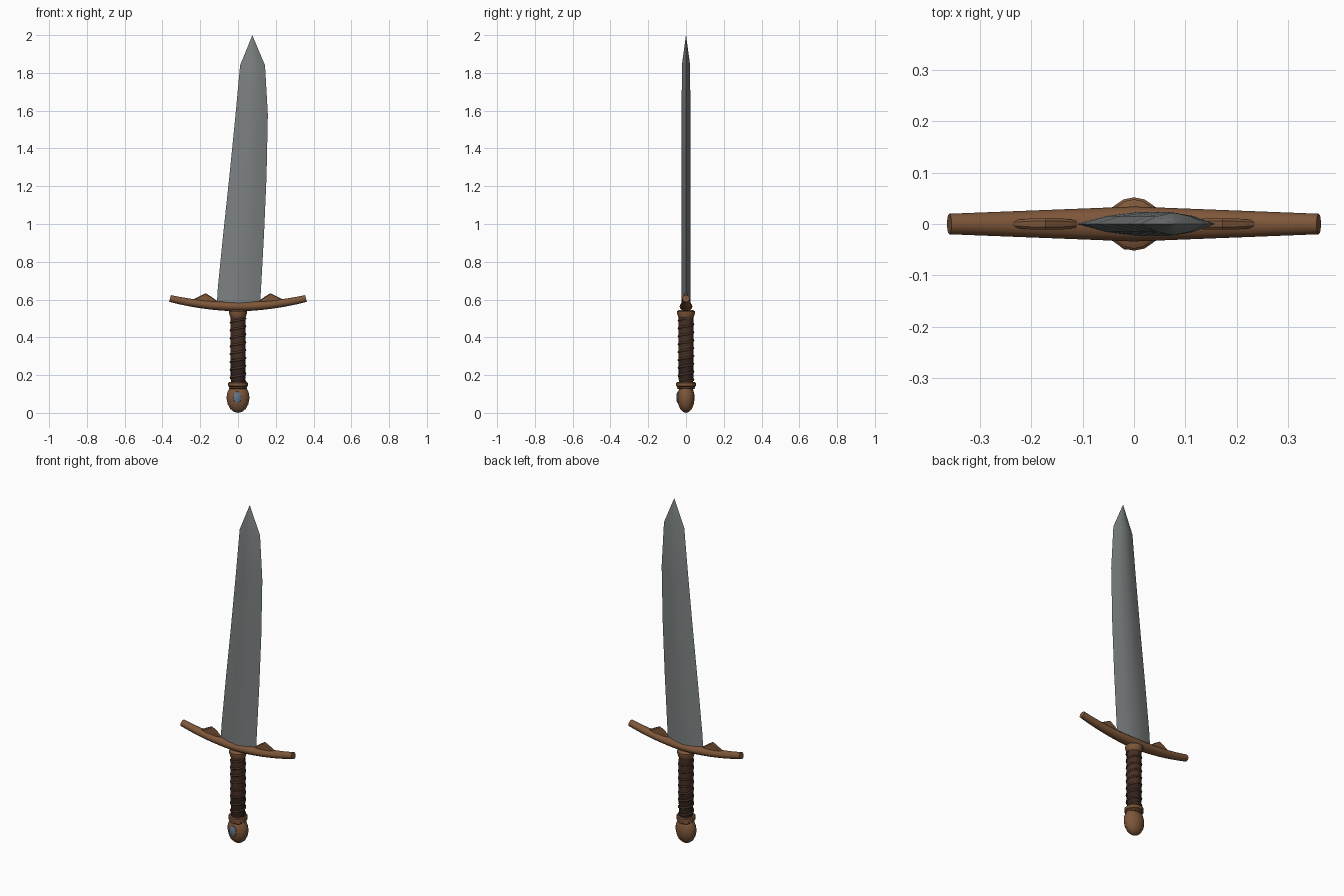
import bpy, bmesh, math
from mathutils import Vector

if "Cube" in bpy.data.objects:
    bpy.data.objects.remove(bpy.data.objects["Cube"])


def material(name, rgb):
    m = bpy.data.materials.new(name)
    m.diffuse_color = (*rgb, 1)
    m.use_nodes = True
    m.node_tree.nodes["Principled BSDF"].inputs["Base Color"].default_value = m.diffuse_color
    return m


STEEL = material("grey steel", (0.20, 0.215, 0.215))
BRONZE = material("brown bronze", (0.21, 0.095, 0.042))
LEATHER = material("dark leather", (0.06, 0.028, 0.017))
WORN = material("blackened leather", (0.030, 0.016, 0.011))
CORD = material("leather cord", (0.07, 0.034, 0.02))
GEM = material("blue gem", (0.13, 0.18, 0.24))


def loft(name, rings, mats, angle=35):
    """Skin closed rings of points, capping both ends."""
    bm = bmesh.new()
    rows = [[bm.verts.new(p) for p in ring] for ring in rings]
    n = len(rows[0])
    for a, b in zip(rows, rows[1:]):
        for i in range(n):
            j = (i + 1) % n
            bm.faces.new((a[i], a[j], b[j], b[i]))
    bm.faces.new(rows[0][::-1])
    bm.faces.new(rows[-1])
    bmesh.ops.remove_doubles(bm, verts=bm.verts, dist=1e-5)
    bmesh.ops.recalc_face_normals(bm, faces=bm.faces)
    me = bpy.data.meshes.new(name)
    bm.to_mesh(me)
    bm.free()
    ob = bpy.data.objects.new(name, me)
    bpy.context.collection.objects.link(ob)
    for m in mats:
        me.materials.append(m)
    bpy.ops.object.select_all(action='DESELECT')
    ob.select_set(True)
    bpy.context.view_layer.objects.active = ob
    bpy.ops.object.shade_smooth_by_angle(angle=math.radians(angle))
    return ob


def turned(name, profile, mats, sides=16, sy=1.0, angle=35):
    """Turn a (radius, z) profile about the z axis."""
    rings = [[(r * math.cos(2 * math.pi * i / sides),
               sy * r * math.sin(2 * math.pi * i / sides), z)
              for i in range(sides)] for r, z in profile]
    return loft(name, rings, mats, angle)


# Blade: leaning outline with a lens-shaped section (z, left, right, half thickness)
outline = [(0.575, -0.112, 0.117, 0.023), (0.66, -0.107, 0.122, 0.023),
           (0.95, -0.078, 0.138, 0.023), (1.25, -0.046, 0.151, 0.023),
           (1.58, -0.013, 0.158, 0.023), (1.84, 0.011, 0.143, 0.022),
           (1.998, 0.0755, 0.0765, 0.0005)]
lens = [(-1, 0), (-0.5, -0.68), (0, -1), (0.5, -0.68),
        (1, 0), (0.5, 0.68), (0, 1), (-0.5, 0.68)]
blade = [[((l + r) / 2 + u * (r - l) / 2, v * t, z) for u, v in lens]
         for z, l, r, t in outline]
loft("blade", blade, [STEEL], 30)

# Cross guard: round bar bowed upwards and thinning to the ends
guard = []
for k in range(-8, 9):
    x = 0.36 * k / 8
    f = abs(k) / 8
    tilt = math.atan(0.66 * x)
    hy, hz = 0.034 - 0.014 * f, 0.026 - 0.007 * f
    ring = []
    for i in range(14):
        a = 2 * math.pi * i / 14
        h = hz * math.sin(a)
        ring.append((x - h * math.sin(tilt), hy * math.cos(a),
                     0.563 + 0.33 * x * x + h * math.cos(tilt)))
    guard.append(ring)
loft("guard", guard, [BRONZE])

# Small peaked ornaments on each arm of the guard
for side, label in ((-1, "left"), (1, "right")):
    rings = []
    for x, top, hy in ((0.112, 0.594, 0.007), (0.14, 0.614, 0.011),
                       (0.172, 0.634, 0.011), (0.20, 0.620, 0.011),
                       (0.235, 0.602, 0.007)):
        rings.append([(side * x, -hy, 0.575), (side * x, hy, 0.575),
                      (side * x, hy, top - 0.005), (side * x, hy / 2, top),
                      (side * x, -hy / 2, top), (side * x, -hy, top - 0.005)])
    loft("guard_ornament_" + label, rings, [BRONZE], 25)

# Collar under the guard
turned("upper_collar", [(0.038, 0.503), (0.042, 0.508), (0.044, 0.517),
                        (0.048, 0.530), (0.048, 0.538), (0.036, 0.545)], [BRONZE])

# Grip: leather, blackened toward the pommel
grip = turned("grip", [(0.038, 0.15), (0.039, 0.22), (0.040, 0.29),
                       (0.040, 0.40), (0.039, 0.51)], [LEATHER, WORN])
for p in grip.data.polygons:
    p.material_index = int(p.center.z < 0.29)

# Cord wound around the grip as a thin helix
turns, steps = 8, 16
helix = []
for k in range(turns * steps + 1):
    a = 2 * math.pi * k / steps
    z = 0.165 + 0.335 * k / (turns * steps)
    out = Vector((math.cos(a), math.sin(a), 0))
    c = out * 0.0395 + Vector((0, 0, z))
    helix.append([c + out * 0.005 * math.cos(b) + Vector((0, 0, 0.006 * math.sin(b)))
                  for b in [2 * math.pi * j / 6 for j in range(6)]])
loft("grip_cord", helix, [CORD], 70)

# Collar above the pommel
turned("lower_collar", [(0.042, 0.126), (0.047, 0.131), (0.046, 0.138), (0.052, 0.142),
                        (0.052, 0.158), (0.047, 0.163), (0.036, 0.163)], [BRONZE])

# Egg-shaped pommel, flatter front to back
turned("pommel", [(0.001, 0.0), (0.022, 0.006), (0.042, 0.022), (0.055, 0.047),
                  (0.061, 0.077), (0.058, 0.103), (0.050, 0.123), (0.042, 0.137)],
       [BRONZE], sy=0.75, angle=50)

# Oval gem set into the front of the pommel
gem = []
for y, s in ((-0.035, 1.0), (-0.045, 0.95), (-0.050, 0.6)):
    gem.append([(-0.004 + 0.023 * s * math.cos(a), y, 0.082 + 0.033 * s * math.sin(a))
                for a in [2 * math.pi * i / 10 for i in range(10)]])
loft("pommel_gem", gem, [GEM], 30)
